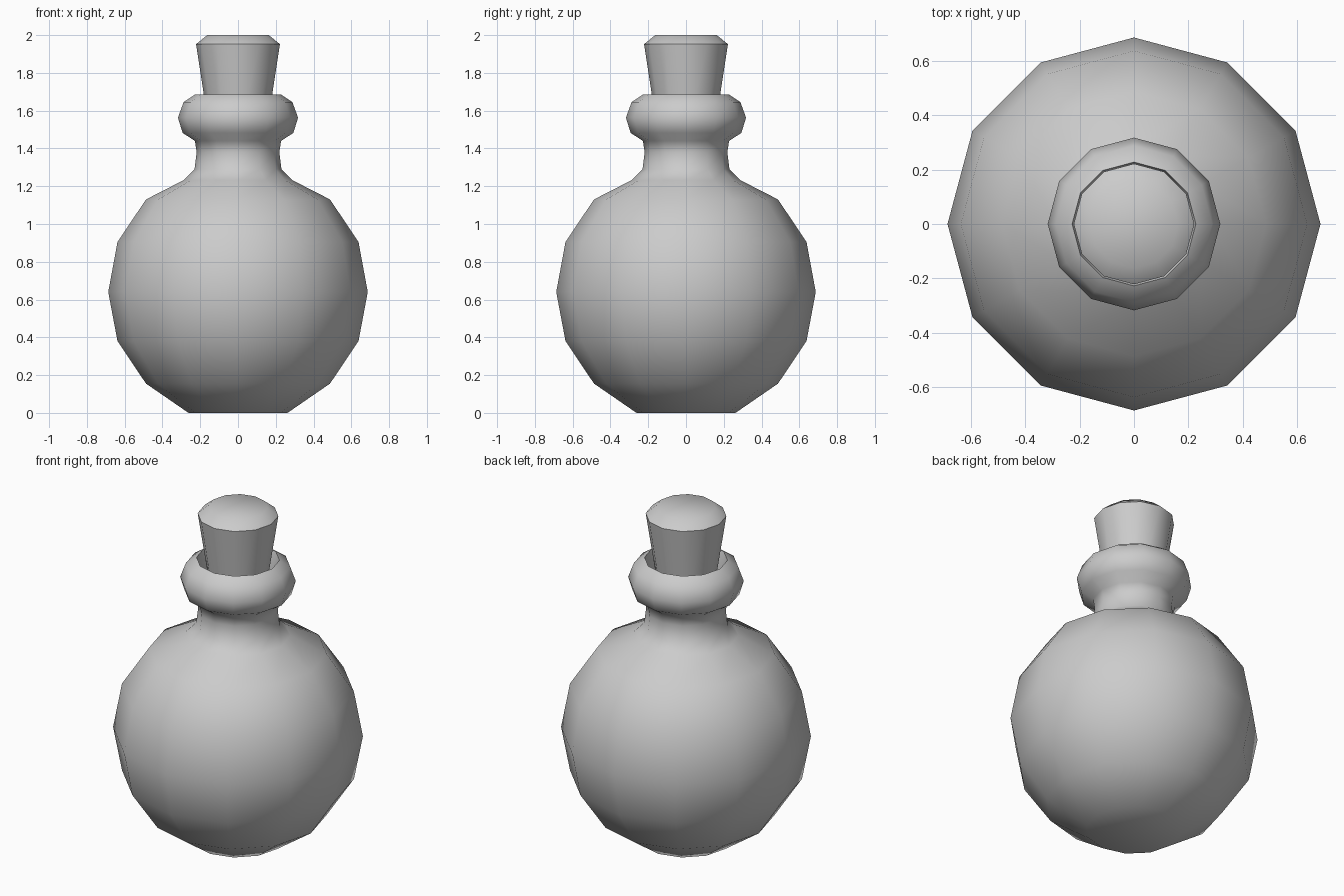
import bpy, bmesh
from math import cos, sin, pi, radians

if "Cube" in bpy.data.objects:
    bpy.data.objects.remove(bpy.data.objects["Cube"])

SIDES = 12


def lathe(name, profile, cap_end=True):
    """Revolve (radius, z) points, listed bottom outside first, into a capped solid."""
    bm = bmesh.new()
    rings = [[bm.verts.new((r * cos(2 * pi * i / SIDES), r * sin(2 * pi * i / SIDES), z))
              for i in range(SIDES)] for r, z in profile]
    for a, b in zip(rings, rings[1:]):
        for i in range(SIDES):
            j = (i + 1) % SIDES
            bm.faces.new((a[i], a[j], b[j], b[i]))
    bm.faces.new(rings[0][::-1])
    if cap_end:
        bm.faces.new(rings[-1])
    mesh = bpy.data.meshes.new(name)
    bm.to_mesh(mesh)
    bm.free()
    obj = bpy.data.objects.new(name, mesh)
    bpy.context.collection.objects.link(obj)
    bpy.ops.object.select_all(action='DESELECT')
    obj.select_set(True)
    bpy.context.view_layer.objects.active = obj
    bpy.ops.object.shade_smooth_by_angle(angle=radians(50))
    return obj


# Round body, neck, rolled lip and the recess that holds the stopper
lathe("flask", [
    (0.262, 0.0), (0.487, 0.155), (0.638, 0.38), (0.687, 0.64),
    (0.638, 0.905), (0.487, 1.13), (0.288, 1.232), (0.23, 1.29),
    (0.219, 1.38), (0.228, 1.44),
    (0.293, 1.482), (0.318, 1.563), (0.288, 1.645), (0.228, 1.685),
    (0.205, 1.60), (0.19, 1.45)])

# Tapered cork with a bevelled top
lathe("cork", [(0.145, 1.45), (0.222, 1.952), (0.163, 2.0)])
